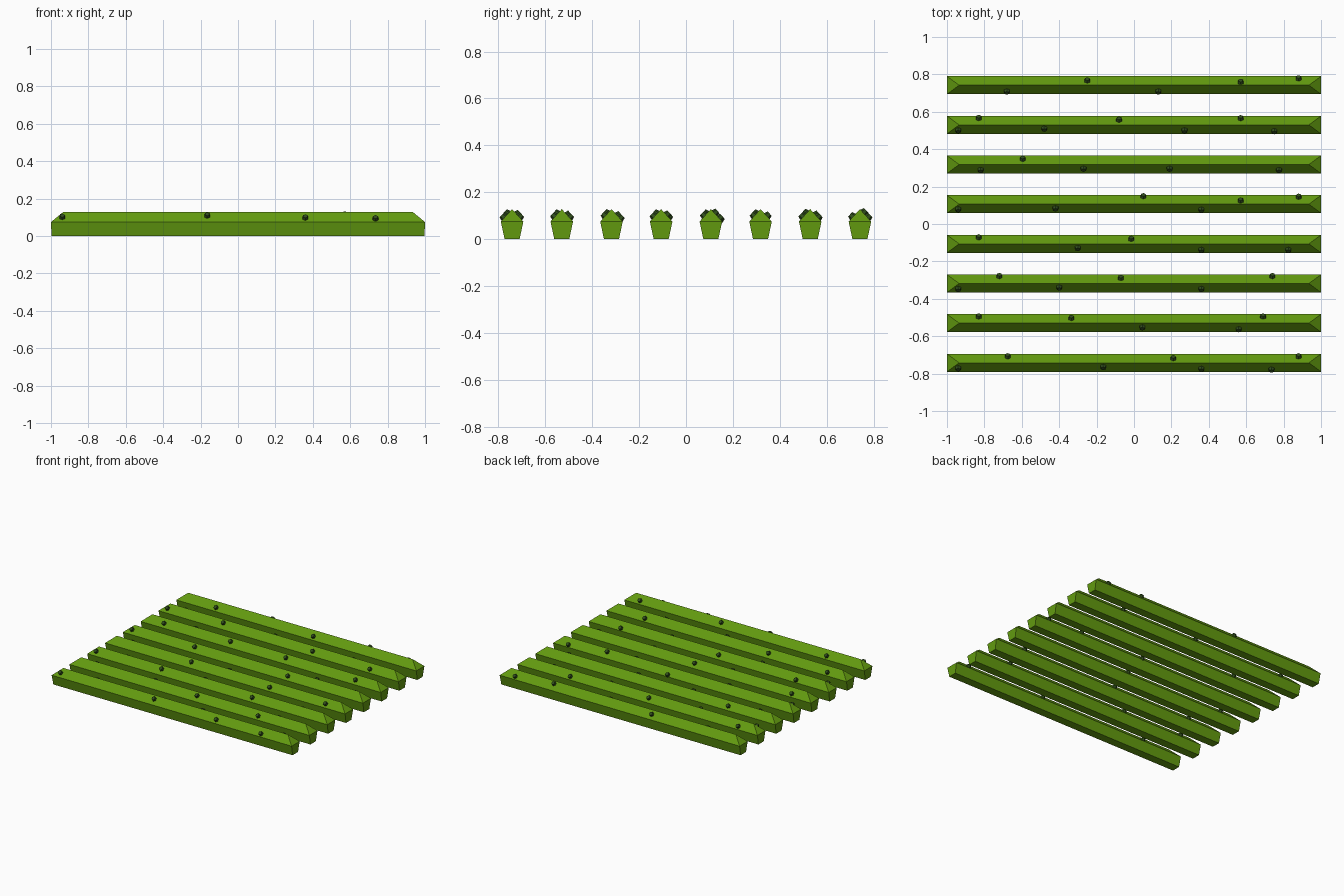
import bpy, bmesh, math
from mathutils import Vector, Matrix

if "Cube" in bpy.data.objects:
    bpy.data.objects.remove(bpy.data.objects["Cube"])


def material(name, col):
    m = bpy.data.materials.new(name)
    m.diffuse_color = (*col, 1)
    m.use_nodes = True
    m.node_tree.nodes["Principled BSDF"].inputs["Base Color"].default_value = m.diffuse_color
    return m


LEAF = material("leaf green", (0.125, 0.33, 0.005))
BUD = material("dark bud green", (0.03, 0.075, 0.012))

SHOULDER_Z, RIDGE_Z, HALF_W, BASE_W = 0.075, 0.128, 0.048, 0.032
SLOPE = (RIDGE_Z - SHOULDER_Z) / HALF_W


def finish(bm, name, mat):
    bmesh.ops.recalc_face_normals(bm, faces=bm.faces)
    me = bpy.data.meshes.new(name)
    bm.to_mesh(me)
    bm.free()
    me.materials.append(mat)
    ob = bpy.data.objects.new(name, me)
    bpy.context.collection.objects.link(ob)


def hedge_row(i, yc):
    """Tapered trough-shaped base with a hipped top."""
    bm = bmesh.new()

    def ring(x, w, z):
        return [bm.verts.new((sx * x, yc + sy * w, z))
                for sx, sy in ((-1, -1), (1, -1), (1, 1), (-1, 1))]
    low = ring(0.997, BASE_W, 0)
    mid = ring(1.0, HALF_W, SHOULDER_Z)
    left, right = (bm.verts.new((x, yc, RIDGE_Z)) for x in (-0.935, 0.935))
    bm.faces.new(low[::-1])
    for k in range(4):
        n = (k + 1) % 4
        bm.faces.new((low[k], low[n], mid[n], mid[k]))
    bm.faces.new((mid[0], mid[1], right, left))
    bm.faces.new((mid[2], mid[3], left, right))
    bm.faces.new((mid[1], mid[2], right))
    bm.faces.new((mid[3], mid[0], left))
    finish(bm, f"hedge_row_{i}", LEAF)


def buds(i, yc, spots):
    """Small faceted buds standing on the sloped sides."""
    bm = bmesh.new()
    for x, d in spots:
        s = math.copysign(1, d)
        off = d - s * 0.004
        normal = Vector((0, s * SLOPE, 1)).normalized()
        pos = Vector((x, yc + off, RIDGE_Z - abs(off) * SLOPE)) + normal * 0.005
        rot = normal.to_track_quat('Z', 'Y').to_matrix().to_4x4()
        bmesh.ops.create_cone(bm, cap_ends=True, segments=6, radius1=0.019,
                              radius2=0.013, depth=0.022,
                              matrix=Matrix.Translation(pos) @ rot)
    finish(bm, f"buds_{i}", BUD)


# Bud spots per row, back to front: x and distance from the ridge
SPOTS = [
    [(-.68, -.034), (-.25, .026), (.13, -.034), (.57, .018), (.88, .037)],
    [(-.94, -.03), (-.83, .037), (-.48, -.021), (-.08, .028), (.27, -.03), (.57, .036), (.75, -.034)],
    [(-.82, -.03), (-.595, .031), (-.27, -.023), (.19, -.023), (.775, -.03)],
    [(-.94, -.028), (-.42, -.023), (.05, .043), (.36, -.03), (.57, .02), (.88, .04)],
    [(-.83, .035), (-.3, -.023), (-.015, .027), (.36, -.033), (.825, -.033)],
    [(-.94, -.03), (-.72, .04), (-.4, -.022), (-.07, .03), (.36, -.03), (.74, .04)],
    [(-.83, .036), (-.335, .028), (.045, -.023), (.56, -.033), (.69, .036)],
    [(-.94, -.03), (-.675, .035), (-.165, -.023), (.21, .025), (.36, -.033), (.735, -.037), (.88, .035)],
]
for i, spots in enumerate(SPOTS):
    yc = 0.742 - i * 0.212
    hedge_row(i + 1, yc)
    buds(i + 1, yc, spots)
